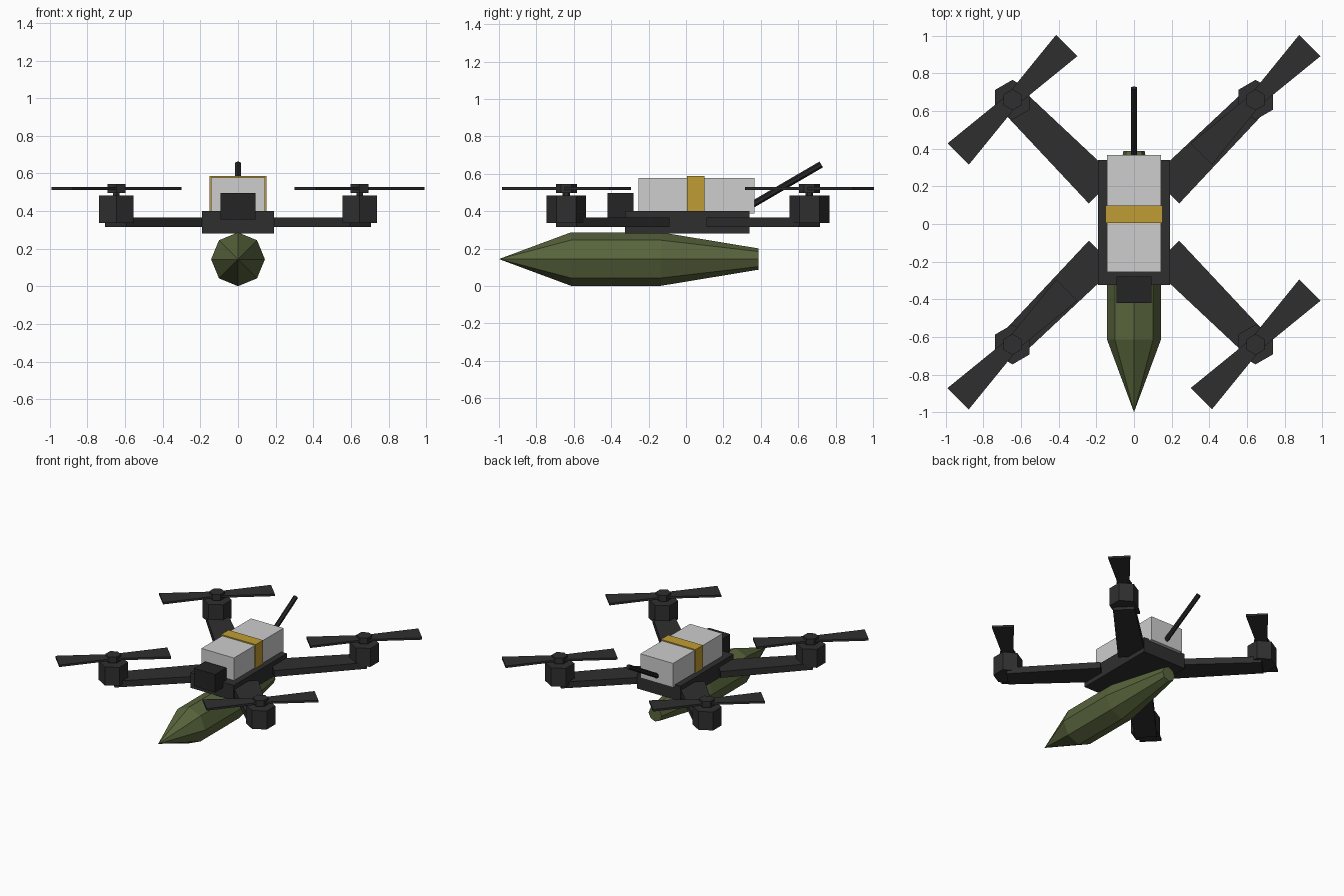
import bpy, bmesh, math
from mathutils import Vector, Matrix

if "Cube" in bpy.data.objects:
    bpy.data.objects.remove(bpy.data.objects["Cube"])


def material(name, rgb):
    m = bpy.data.materials.new(name)
    m.diffuse_color = (*rgb, 1)
    m.use_nodes = True
    m.node_tree.nodes["Principled BSDF"].inputs["Base Color"].default_value = m.diffuse_color
    return m


DARK = material("dark_grey", (0.028, 0.028, 0.028))
BLACK = material("near_black", (0.018, 0.018, 0.019))
SILVER = material("light_grey", (0.61, 0.61, 0.61))
GOLD = material("strap_yellow", (0.53, 0.335, 0.033))
OLIVE = material("olive_green", (0.098, 0.128, 0.045))


def finish(bm, name, mat):
    bmesh.ops.recalc_face_normals(bm, faces=bm.faces)
    me = bpy.data.meshes.new(name)
    bm.to_mesh(me)
    bm.free()
    me.materials.append(mat)
    ob = bpy.data.objects.new(name, me)
    bpy.context.collection.objects.link(ob)
    return ob


def box(name, lo, hi, mat):
    lo, hi = Vector(lo), Vector(hi)
    bm = bmesh.new()
    bmesh.ops.create_cube(bm, size=1)
    bmesh.ops.scale(bm, vec=hi - lo, verts=bm.verts)
    bmesh.ops.translate(bm, vec=(lo + hi) / 2, verts=bm.verts)
    return finish(bm, name, mat)


def rings(name, stations, sides, mat, matrix, turn=0.0):
    """Faceted solid of revolution: stations are (height, radius) along local z."""
    bm = bmesh.new()
    loops = []
    for h, r in stations:
        loops.append([bm.verts.new((r * math.cos(turn + math.tau * i / sides),
                                    r * math.sin(turn + math.tau * i / sides), h))
                      for i in range(sides)])
    for a, b in zip(loops, loops[1:]):
        for i in range(sides):
            j = (i + 1) % sides
            bm.faces.new((a[i], a[j], b[j], b[i]))
    bm.faces.new(loops[0])
    bm.faces.new(loops[-1])
    bmesh.ops.remove_doubles(bm, verts=bm.verts, dist=0.0005)
    bmesh.ops.transform(bm, matrix=matrix, verts=bm.verts)
    return finish(bm, name, mat)


def plank(name, start, end, w0, w1, z0, z1, centre, angle, mat):
    """Flat tapered bar running outwards from centre at the given angle."""
    bm = bmesh.new()
    outline = [(start, -w0), (end, -w1), (end, w1), (start, w0)]
    face = bm.faces.new([bm.verts.new((x, y, z0)) for x, y in outline])
    new = bmesh.ops.extrude_face_region(bm, geom=[face])["geom"]
    bmesh.ops.translate(bm, vec=(0, 0, z1 - z0),
                        verts=[v for v in new if isinstance(v, bmesh.types.BMVert)])
    bmesh.ops.transform(bm, verts=bm.verts, matrix=Matrix.Translation(
        (centre[0], centre[1], 0)) @ Matrix.Rotation(angle, 4, 'Z'))
    return finish(bm, name, mat)


# central body, battery, strap and front camera
box("body_frame", (-0.19, -0.325, 0.28), (0.19, 0.34, 0.40), DARK)
box("battery", (-0.143, -0.255, 0.387), (0.143, 0.367, 0.578), SILVER)
box("battery_strap", (-0.152, 0.005, 0.385), (0.152, 0.098, 0.587), GOLD)
box("camera", (-0.094, -0.42, 0.355), (0.094, -0.28, 0.497), BLACK)

# four arms with motors and two-blade propellers
for sx, side in ((-1, "left"), (1, "right")):
    for sy, end in ((-1, "front"), (1, "back")):
        tag = f"{end}_{side}"
        c = (0.646 * sx, 0.01 + 0.65 * sy)
        at = Matrix.Translation((*c, 0))
        plank("arm_" + tag, 0.24, 0.92, 0.1, 0.078, 0.315, 0.365,
              (0, 0.01), math.atan2(sy, sx), DARK)
        rings("motor_" + tag, [(0.338, 0.106), (0.484, 0.106)], 6, DARK, at, math.pi / 2)
        rings("hub_" + tag, [(0.484, 0.02), (0.497, 0.02), (0.497, 0.056), (0.545, 0.056)],
              6, DARK, at, math.pi / 2)
        for k in range(2):
            plank(f"blade_{tag}_{k + 1}", 0.0, 0.408, 0.038, 0.08, 0.512, 0.528,
                  c, math.pi / 4 + math.pi * k, DARK)

# tilted rear antenna
a, b = Vector((0, 0.32, 0.415)), Vector((0, 0.723, 0.65))
rings("antenna", [(0, 0.018), ((b - a).length, 0.018)], 6, BLACK,
      Matrix.Translation(a) @ Matrix.Rotation(-math.atan2(b.y - a.y, b.z - a.z), 4, 'X'),
      math.pi / 2)

# eight-sided slung body, pointed at the front
rings("slung_payload", [(-1.0, 0.0), (-0.615, 0.143), (-0.135, 0.143), (0.387, 0.057)],
      8, OLIVE, Matrix.Translation((0, 0, 0.144)) @ Matrix.Rotation(-math.pi / 2, 4, 'X'))
